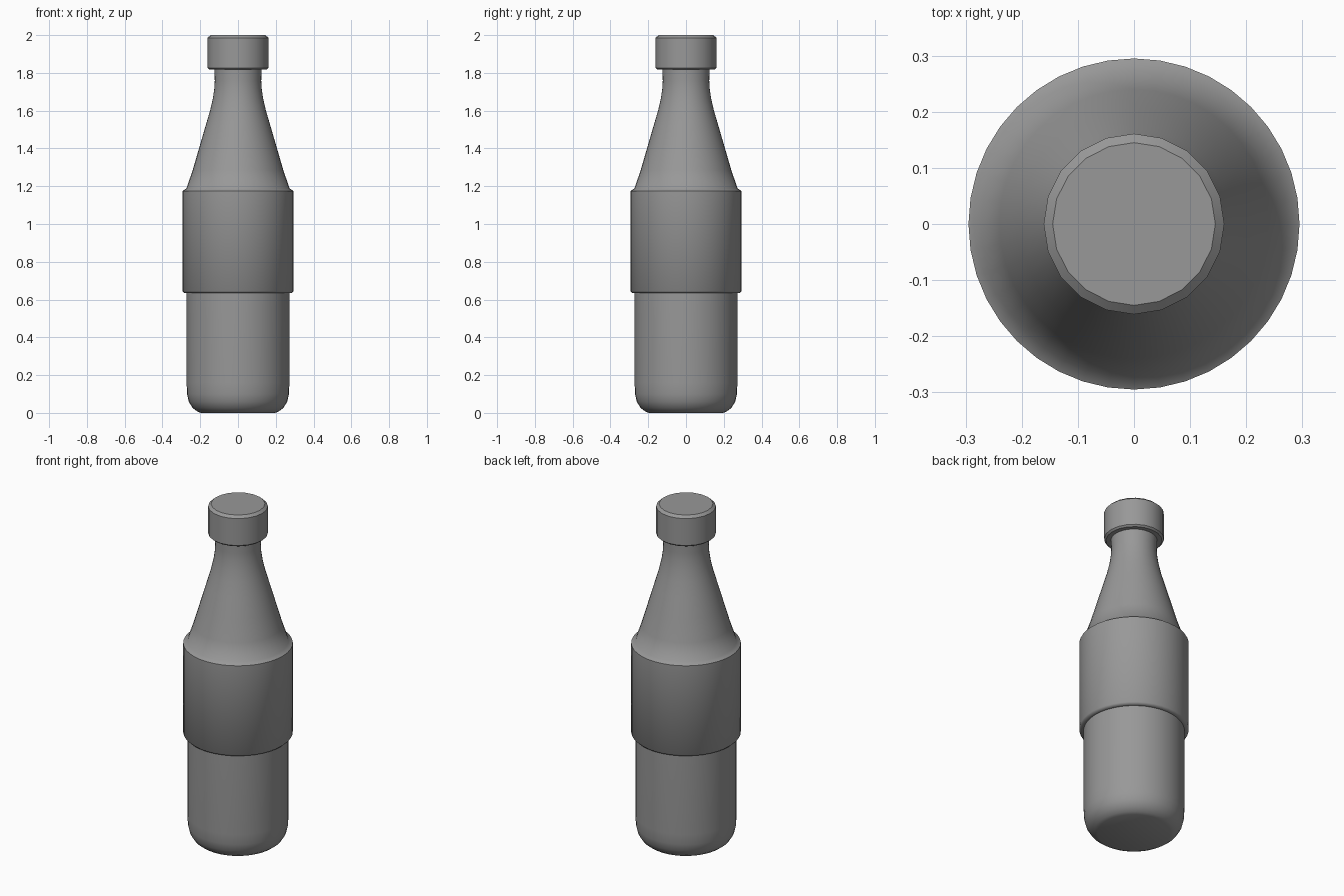
import bpy, bmesh, math

if "Cube" in bpy.data.objects:
    bpy.data.objects.remove(bpy.data.objects["Cube"])

grey = bpy.data.materials.new("dark_grey")
grey.diffuse_color = (0.315, 0.315, 0.315, 1.0)
grey.use_nodes = True
grey.node_tree.nodes["Principled BSDF"].inputs["Base Color"].default_value = grey.diffuse_color


def lathe(name, profile, sides, angle):
    """Revolve (radius, height) points around z and cap both ends."""
    bm = bmesh.new()
    rings = []
    for r, z in profile:
        rings.append([bm.verts.new((r * math.sin(math.tau * i / sides),
                                    r * math.cos(math.tau * i / sides), z))
                      for i in range(sides)])
    for a, b in zip(rings, rings[1:]):
        for i in range(sides):
            j = (i + 1) % sides
            bm.faces.new((a[i], a[j], b[j], b[i]))
    bm.faces.new(rings[0])
    bm.faces.new(rings[-1])
    bmesh.ops.recalc_face_normals(bm, faces=bm.faces)
    mesh = bpy.data.meshes.new(name)
    bm.to_mesh(mesh)
    bm.free()
    mesh.materials.append(grey)
    obj = bpy.data.objects.new(name, mesh)
    bpy.context.collection.objects.link(obj)
    bpy.ops.object.select_all(action='DESELECT')
    obj.select_set(True)
    bpy.context.view_layer.objects.active = obj
    bpy.ops.object.shade_smooth_by_angle(angle=math.radians(angle))
    return obj


# Bottle: rounded base, wall, raised label band, tapered shoulder and neck
lathe("bottle_body", [
    (0.198, 0.0), (0.216, 0.008), (0.240, 0.026), (0.260, 0.058), (0.270, 0.10),
    (0.272, 0.16), (0.272, 0.634),
    (0.285, 0.634), (0.295, 0.645), (0.295, 1.174), (0.273, 1.188),
    (0.240, 1.285), (0.205, 1.405), (0.170, 1.525),
    (0.148, 1.60), (0.133, 1.665), (0.125, 1.72), (0.123, 1.76), (0.125, 1.83),
], 40, 50)

# Chamfered cap
lathe("bottle_cap", [
    (0.151, 1.817), (0.161, 1.826), (0.161, 1.986), (0.145, 2.0),
], 20, 35)
